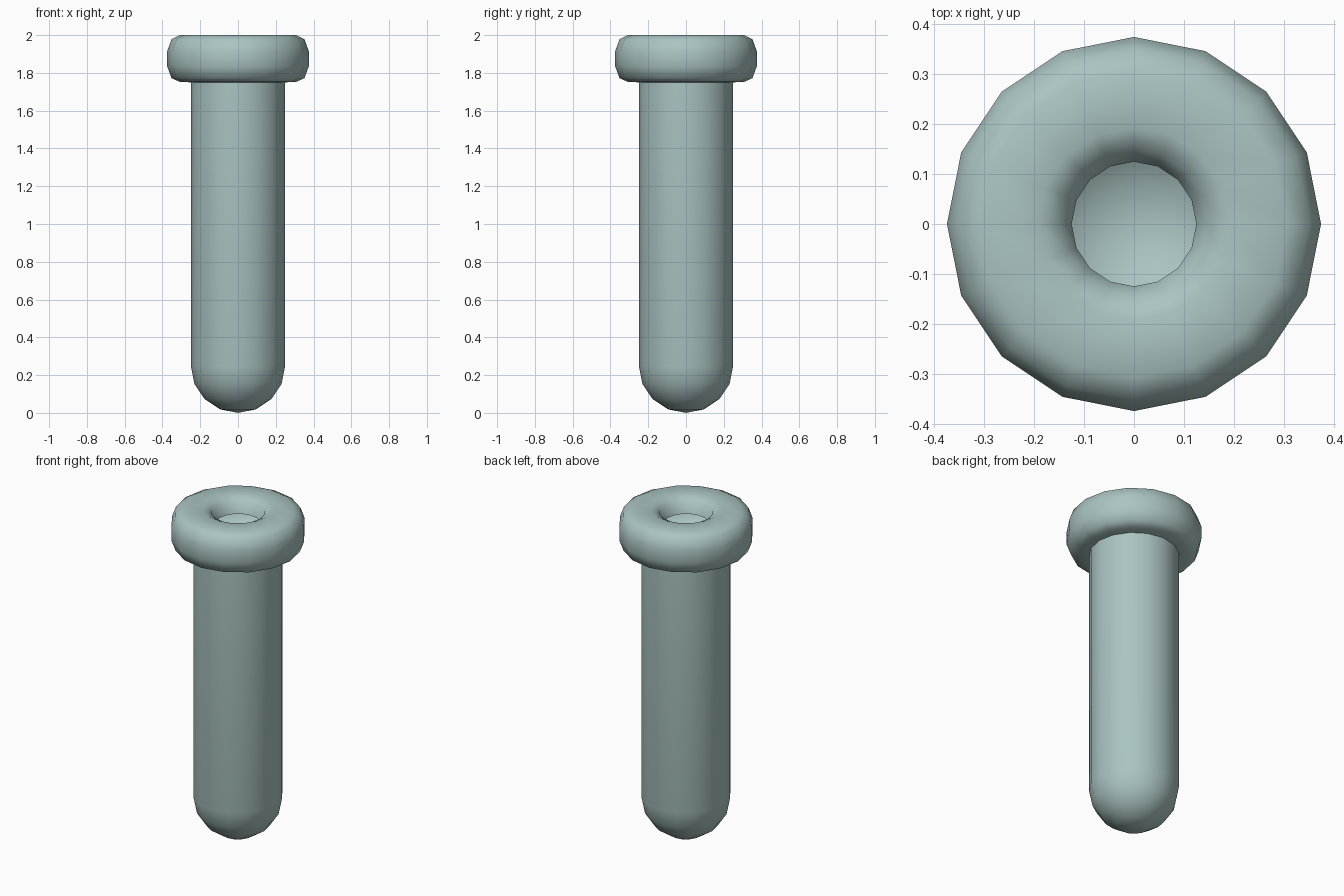
import bpy, bmesh, math

if "Cube" in bpy.data.objects:
    bpy.data.objects.remove(bpy.data.objects["Cube"])

SIDES = 16
glass = bpy.data.materials.new("pale_teal")
glass.diffuse_color = (0.40, 0.55, 0.54, 1)
glass.use_nodes = True
glass.node_tree.nodes["Principled BSDF"].inputs["Base Color"].default_value = glass.diffuse_color


def lathe(name, profile):
    """Spin an (r, z) profile, listed bottom to top along the outside, around z."""
    bm = bmesh.new()
    verts = [bm.verts.new((r, 0, z)) for r, z in profile]
    edges = [bm.edges.new(pair) for pair in zip(verts, verts[1:])]
    bmesh.ops.spin(bm, geom=verts + edges, cent=(0, 0, 0), axis=(0, 0, 1),
                   angle=math.tau, steps=SIDES, use_duplicate=False)
    bmesh.ops.remove_doubles(bm, verts=bm.verts, dist=1e-4)
    bmesh.ops.recalc_face_normals(bm, faces=bm.faces)
    # the outside of the lowest faces must point down
    low = min(bm.faces, key=lambda f: f.calc_center_median().z)
    if low.normal.z > 0:
        bmesh.ops.reverse_faces(bm, faces=bm.faces)
    mesh = bpy.data.meshes.new(name)
    bm.to_mesh(mesh)
    bm.free()
    obj = bpy.data.objects.new(name, mesh)
    bpy.context.collection.objects.link(obj)
    mesh.materials.append(glass)
    bpy.ops.object.select_all(action='DESELECT')
    obj.select_set(True)
    bpy.context.view_layer.objects.active = obj
    bpy.ops.object.shade_smooth_by_angle(angle=math.radians(60))
    return obj


# Round-bottomed tube, single wall
dome = [(0.25 * math.sin(i * math.pi / 8), 0.25 - 0.25 * math.cos(i * math.pi / 8))
        for i in range(5)]
# Thick rounded lip, open at the mouth
lip = [(0.25, 1.75), (0.307, 1.752), (0.352, 1.772), (0.375, 1.835),
       (0.375, 1.915), (0.352, 1.978), (0.307, 2.0),
       (0.193, 2.0), (0.148, 1.978), (0.125, 1.91)]
lathe("round_bottom_tube", dome + lip)
